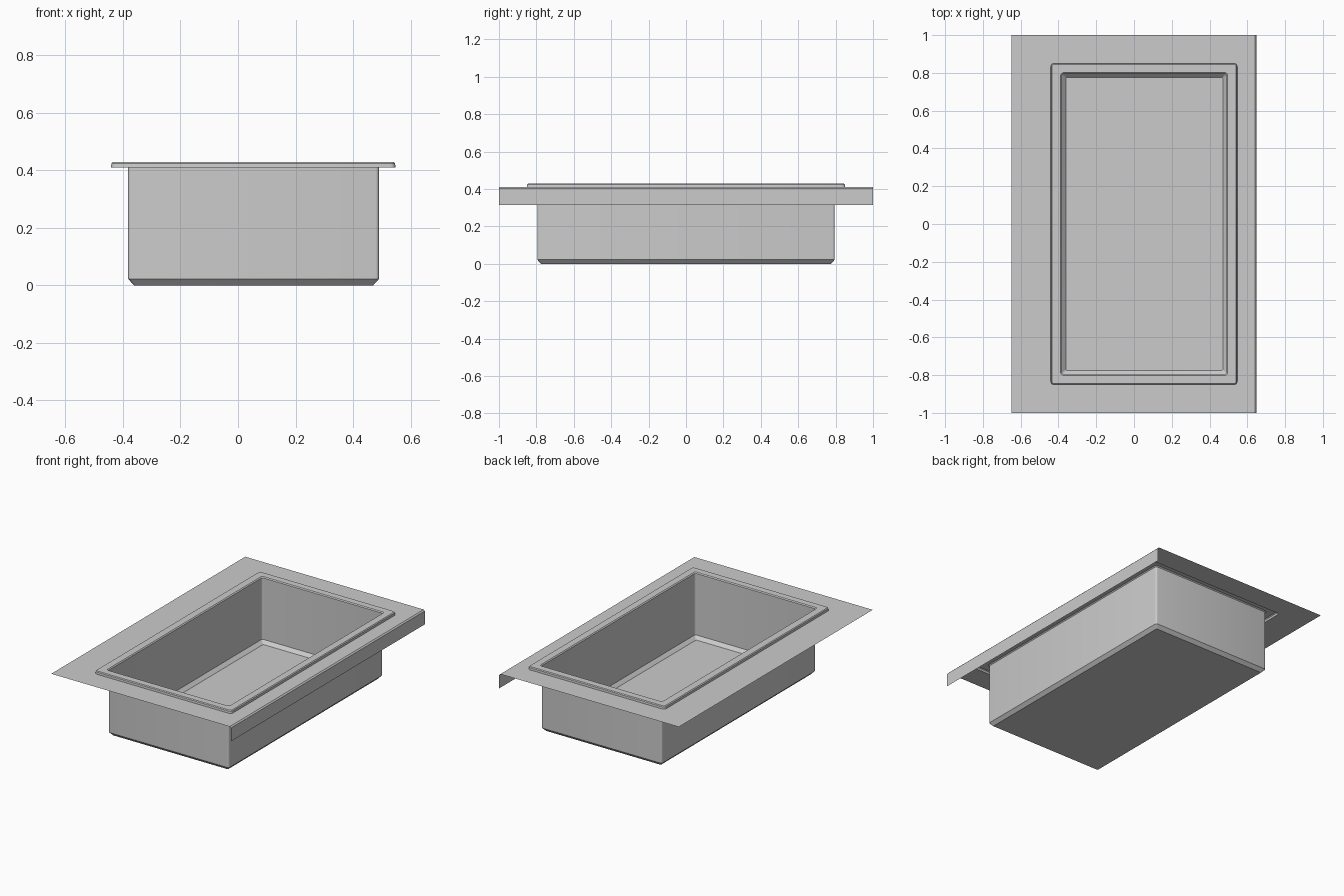
import bpy, bmesh, math

if "Cube" in bpy.data.objects:
    bpy.data.objects.remove(bpy.data.objects["Cube"])


def loop_points(x0, x1, hy, r, z, segs=4):
    """Rounded rectangle outline, counter-clockwise."""
    pts = []
    corners = [(x1 - r, hy - r, 0), (x0 + r, hy - r, 90),
               (x0 + r, -hy + r, 180), (x1 - r, -hy + r, 270)]
    for cx, cy, start in corners:
        for i in range(segs + 1):
            a = math.radians(start + 90 * i / segs)
            pts.append((cx + r * math.cos(a), cy + r * math.sin(a), z))
    return pts


def finish(bm, name):
    bmesh.ops.remove_doubles(bm, verts=bm.verts, dist=1e-5)
    me = bpy.data.meshes.new(name)
    bm.to_mesh(me)
    bm.free()
    ob = bpy.data.objects.new(name, me)
    bpy.context.collection.objects.link(ob)
    bpy.ops.object.select_all(action='DESELECT')
    ob.select_set(True)
    bpy.context.view_layer.objects.active = ob
    bpy.ops.object.shade_smooth_by_angle(angle=math.radians(30))
    return ob


def loft(name, profile, cap_end=False):
    """Skin a stack of rounded rectangles, each (x0, x1, half_y, radius, z)."""
    bm = bmesh.new()
    rings = [[bm.verts.new(p) for p in loop_points(*row)] for row in profile]
    n = len(rings[0])
    for a, b in zip(rings, rings[1:]):
        for i in range(n):
            j = (i + 1) % n
            bm.faces.new((a[i], a[j], b[j], b[i]))
    if cap_end:
        bm.faces.new(rings[-1])
    return finish(bm, name)


W, TOP, LIP, B = 0.648, 0.41, 0.315, 0.008   # counter half width, heights, edge bevel

# countertop sheet with the sink cutout
loft("countertop", [
    (-W, W - B, 1.0, 0.0, TOP),
    (-0.441, 0.547, 0.851, 0.018, TOP),
])

# bevelled edge and hanging apron along one long side
bm = bmesh.new()
edge = [(W - B, TOP), (W, TOP - B), (W, LIP)]
sides = [[bm.verts.new((x, y, z)) for x, z in edge] for y in (-1.0, 1.0)]
for i in range(len(edge) - 1):
    bm.faces.new((sides[0][i + 1], sides[1][i + 1], sides[1][i], sides[0][i]))
finish(bm, "counter_apron")

# raised rim running down into the single-skin basin
loft("sink_basin", [
    (-0.441, 0.547, 0.851, 0.018, TOP),
    (-0.440, 0.546, 0.850, 0.018, 0.424),
    (-0.435, 0.541, 0.845, 0.014, 0.429),
    (-0.388, 0.496, 0.801, 0.014, 0.429),
    (-0.382, 0.490, 0.795, 0.012, 0.423),
    (-0.382, 0.490, 0.795, 0.012, 0.022),
    (-0.361, 0.470, 0.775, 0.006, 0.0),
], cap_end=True)
